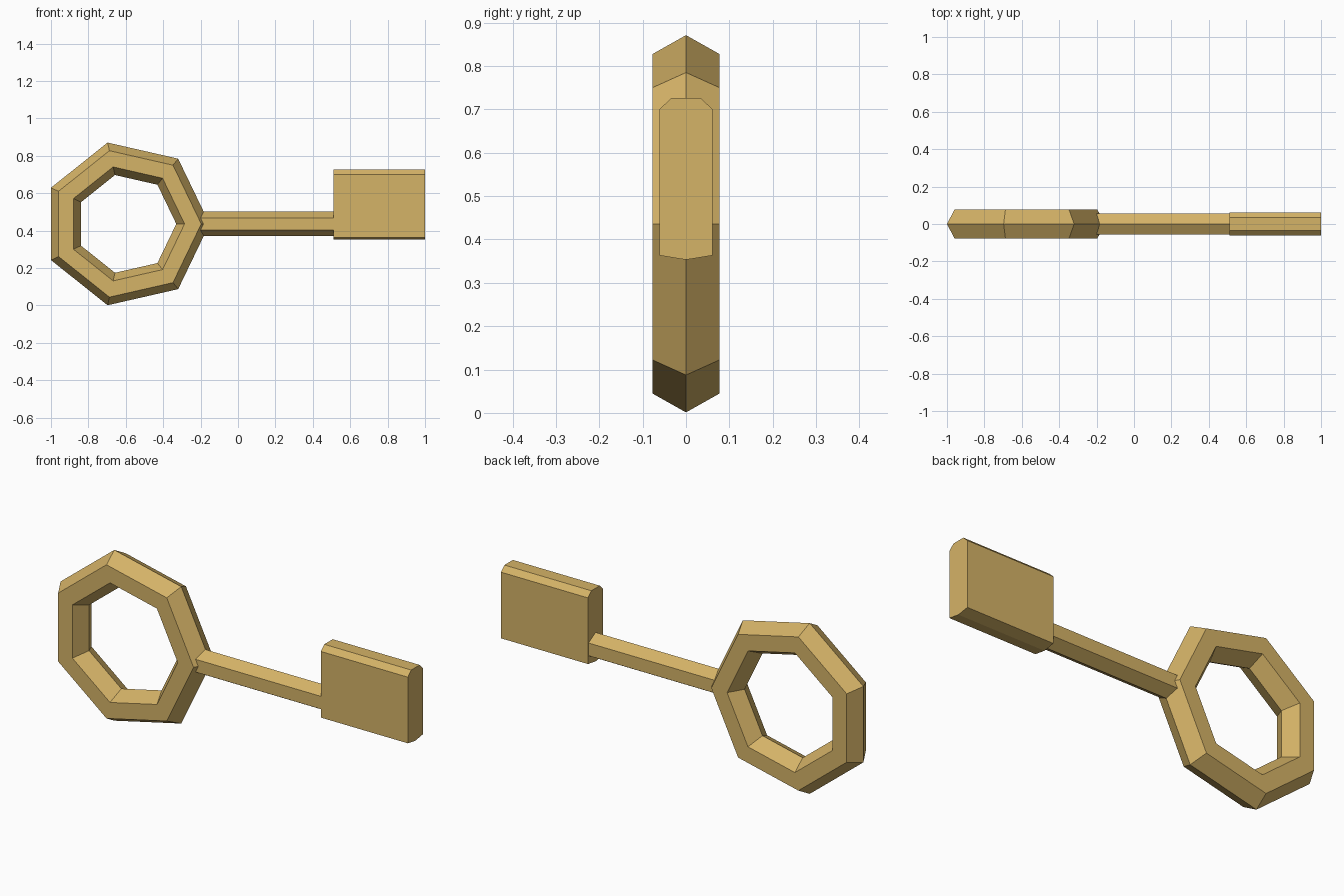
import bpy
import bmesh
from math import radians, sin, cos, tau

cube = bpy.data.objects.get("Cube")
if cube:
    bpy.data.objects.remove(cube, do_unlink=True)

MID_Z = 0.436

gold = bpy.data.materials.new("warm gold")
gold.use_nodes = True
colour = (0.665, 0.451, 0.136, 1)
gold.diffuse_color = colour
gold.node_tree.nodes["Principled BSDF"].inputs["Base Color"].default_value = colour


def prism(name, profile, x_start, x_end):
    """Extrude a closed (y, z) profile along x."""
    bm = bmesh.new()
    face = bm.faces.new([bm.verts.new((x_start, y, z)) for y, z in profile])
    moved = bmesh.ops.extrude_face_region(bm, geom=[face], use_keep_orig=True)["geom"]
    verts = [v for v in moved if isinstance(v, bmesh.types.BMVert)]
    bmesh.ops.translate(bm, verts=verts, vec=(x_end - x_start, 0, 0))
    bmesh.ops.recalc_face_normals(bm, faces=bm.faces)
    mesh = bpy.data.meshes.new(name)
    bm.to_mesh(mesh)
    bm.free()
    mesh.materials.append(gold)
    obj = bpy.data.objects.new(name, mesh)
    bpy.context.collection.objects.link(obj)
    return obj


# Seven-sided handle ring with a hexagonal section
bpy.ops.mesh.primitive_torus_add(
    major_segments=7, minor_segments=6, major_radius=0.357, minor_radius=0.089,
    location=(-0.598, 0, MID_Z), rotation=(radians(90), 0, 0))
ring = bpy.context.object
ring.name = "handle_ring"
ring.data.materials.append(gold)
for poly in ring.data.polygons:
    poly.use_smooth = False

# Hexagonal shaft, one edge pointing up
hexagon = [(0.065 * sin(i * tau / 6), MID_Z + 0.065 * cos(i * tau / 6)) for i in range(6)]
prism("shaft", hexagon, -0.2, 0.52)

# Flat key bit: chamfered top and shallow pointed underside
half = [(0.034, 0.726), (0.061, 0.7), (0.061, 0.363)]
bit_profile = half + [(0, 0.353)] + [(-y, z) for y, z in reversed(half)]
prism("key_bit", bit_profile, 0.51, 1.0)
